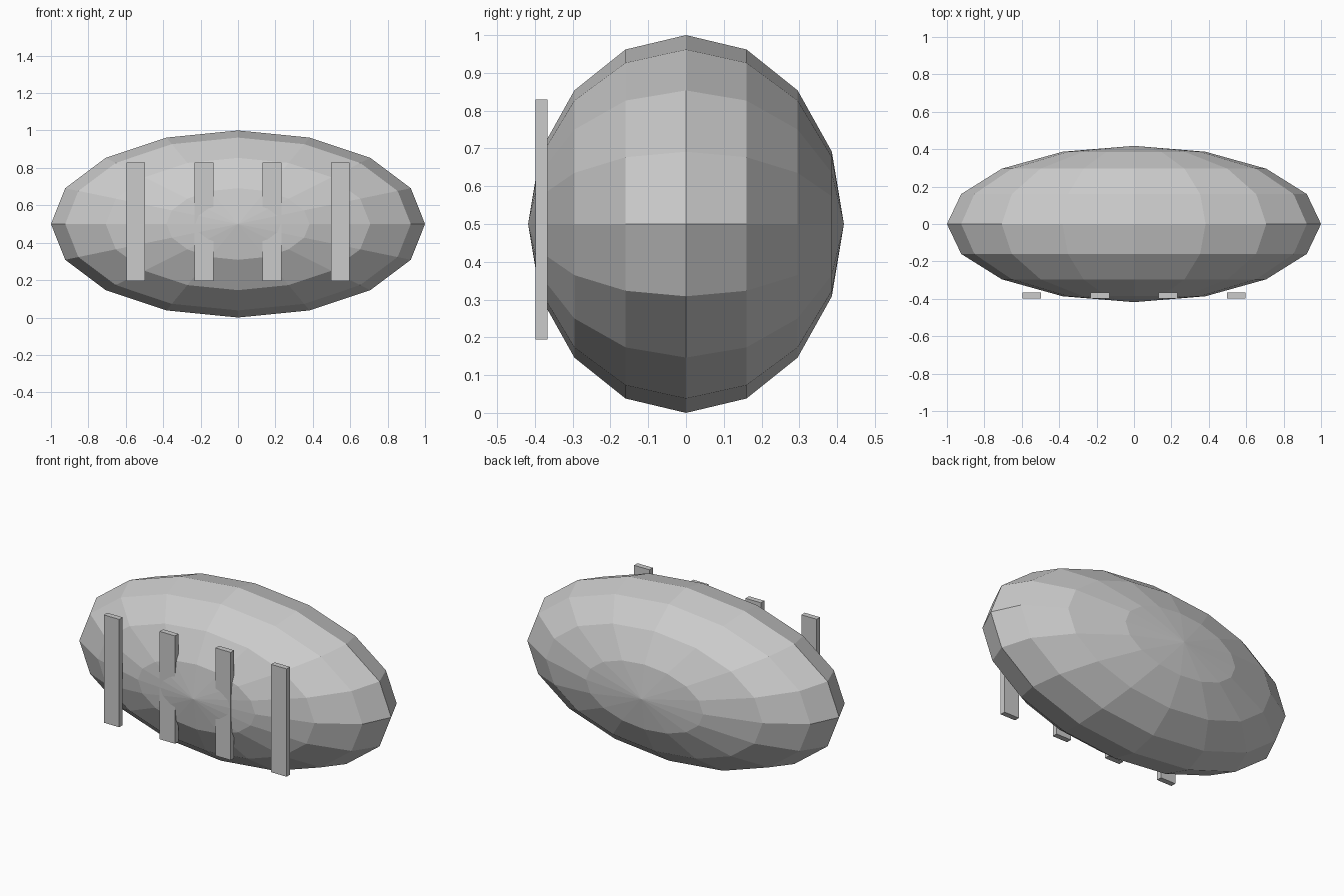
import bpy
from math import radians

cube = bpy.data.objects.get("Cube")
if cube:
    bpy.data.objects.remove(cube, do_unlink=True)

# Single plain grey
grey = bpy.data.materials.new("light_grey")
grey.use_nodes = True
color = (0.6, 0.6, 0.6, 1)
grey.diffuse_color = color
grey.node_tree.nodes["Principled BSDF"].inputs["Base Color"].default_value = color


def finish(name):
    obj = bpy.context.object
    obj.name = name
    bpy.ops.object.transform_apply(location=False, rotation=True, scale=True)
    bpy.ops.object.shade_flat()
    obj.data.materials.append(grey)
    return obj


# Faceted ellipsoid body with its poles at front and back
bpy.ops.mesh.primitive_uv_sphere_add(
    segments=16, ring_count=8, radius=1, location=(0, 0, 0.5), rotation=(radians(90), 0, 0))
bpy.context.object.scale = (1, 0.5, 0.418)
finish("body")

# Four upright bars across the front
for i in range(4):
    x = (i - 1.5) * 0.364
    bpy.ops.mesh.primitive_cube_add(size=1, location=(x, -0.383, 0.512))
    bpy.context.object.scale = (0.1, 0.032, 0.636)
    finish(f"front_bar_{i + 1}")
